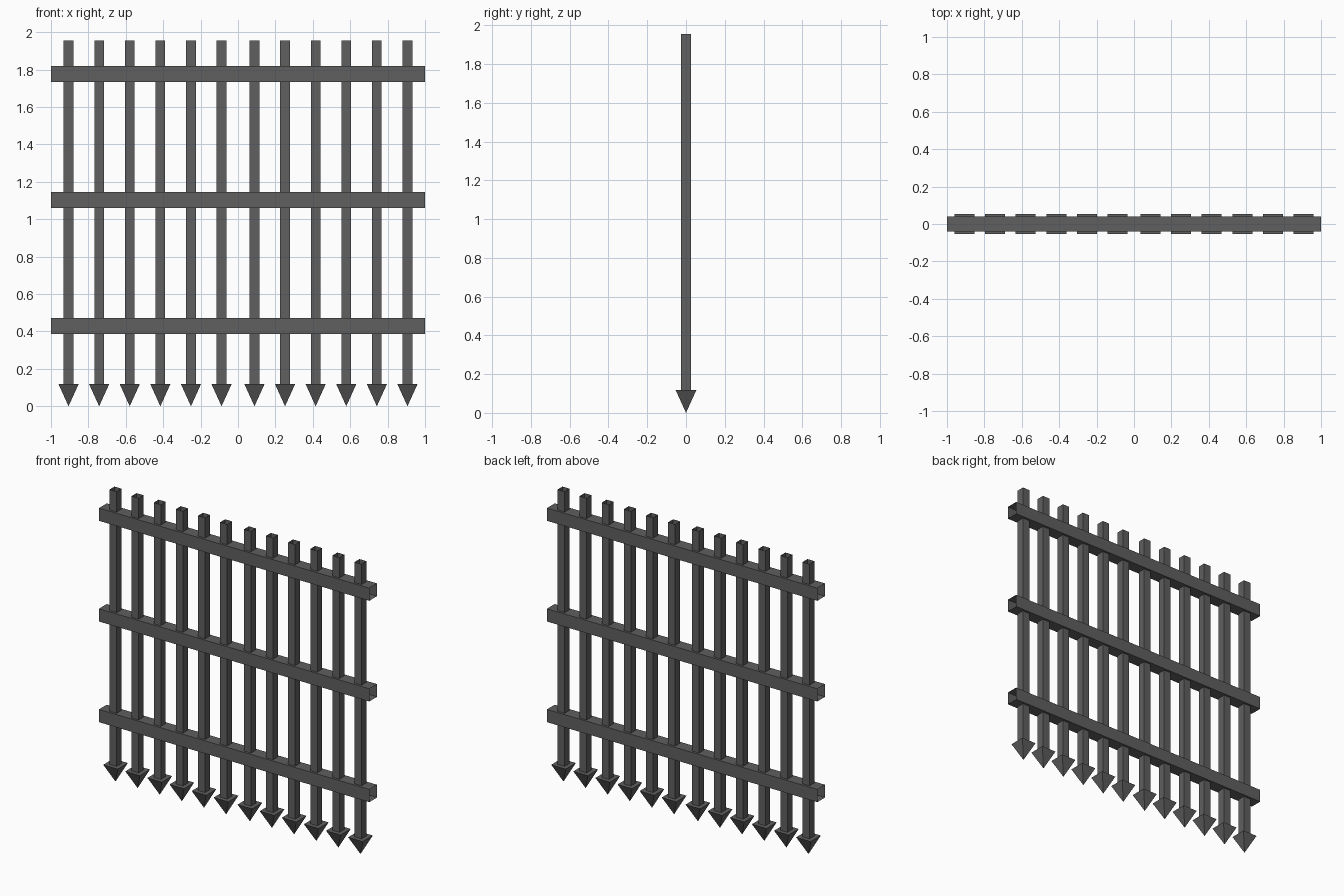
import bpy, bmesh

if "Cube" in bpy.data.objects:
    bpy.data.objects.remove(bpy.data.objects["Cube"])

iron = bpy.data.materials.new("dark iron")
iron.diffuse_color = (0.115, 0.115, 0.115, 1)
iron.use_nodes = True
iron.node_tree.nodes["Principled BSDF"].inputs["Base Color"].default_value = iron.diffuse_color


def make_object(name, bm):
    bmesh.ops.recalc_face_normals(bm, faces=bm.faces)
    mesh = bpy.data.meshes.new(name)
    bm.to_mesh(mesh)
    bm.free()
    mesh.materials.append(iron)
    obj = bpy.data.objects.new(name, mesh)
    bpy.context.collection.objects.link(obj)
    return obj


def bridge(bm, a, b):
    for i in range(len(a)):
        j = (i + 1) % len(a)
        bm.faces.new((a[i], a[j], b[j], b[i]))


CORNERS = ((-1, -1), (1, -1), (1, 1), (-1, 1))


def picket(x):
    # Square bar, open at the top, widening to a downward spike
    bm = bmesh.new()
    rings = [[bm.verts.new((x + sx * h, sy * h, z)) for sx, sy in CORNERS]
             for h, z in ((0.026, 1.955), (0.026, 0.118), (0.0535, 0.118))]
    bridge(bm, rings[0], rings[1])
    bridge(bm, rings[1], rings[2])
    tip = bm.verts.new((x, 0, 0))
    for i in range(4):
        bm.faces.new((rings[2][i], rings[2][(i + 1) % 4], tip))
    # orient outward: open shell, normals away from the bar axis
    return make_object("spiked_bar", bm)


def rail(z):
    # Horizontal square tube with open ends
    bm = bmesh.new()
    rings = [[bm.verts.new((x, sy * 0.041, z + sz * 0.0425)) for sy, sz in CORNERS]
             for x in (-1, 1)]
    bridge(bm, rings[0], rings[1])
    return make_object("cross_rail", bm)


# Vertical bars, mirrored about the slightly wider centre gap
for i in range(6):
    for side in (-1, 1):
        picket(side * (0.088 + i * 0.1636))

# Three cross rails
for z in (0.43, 1.103, 1.776):
    rail(z)
